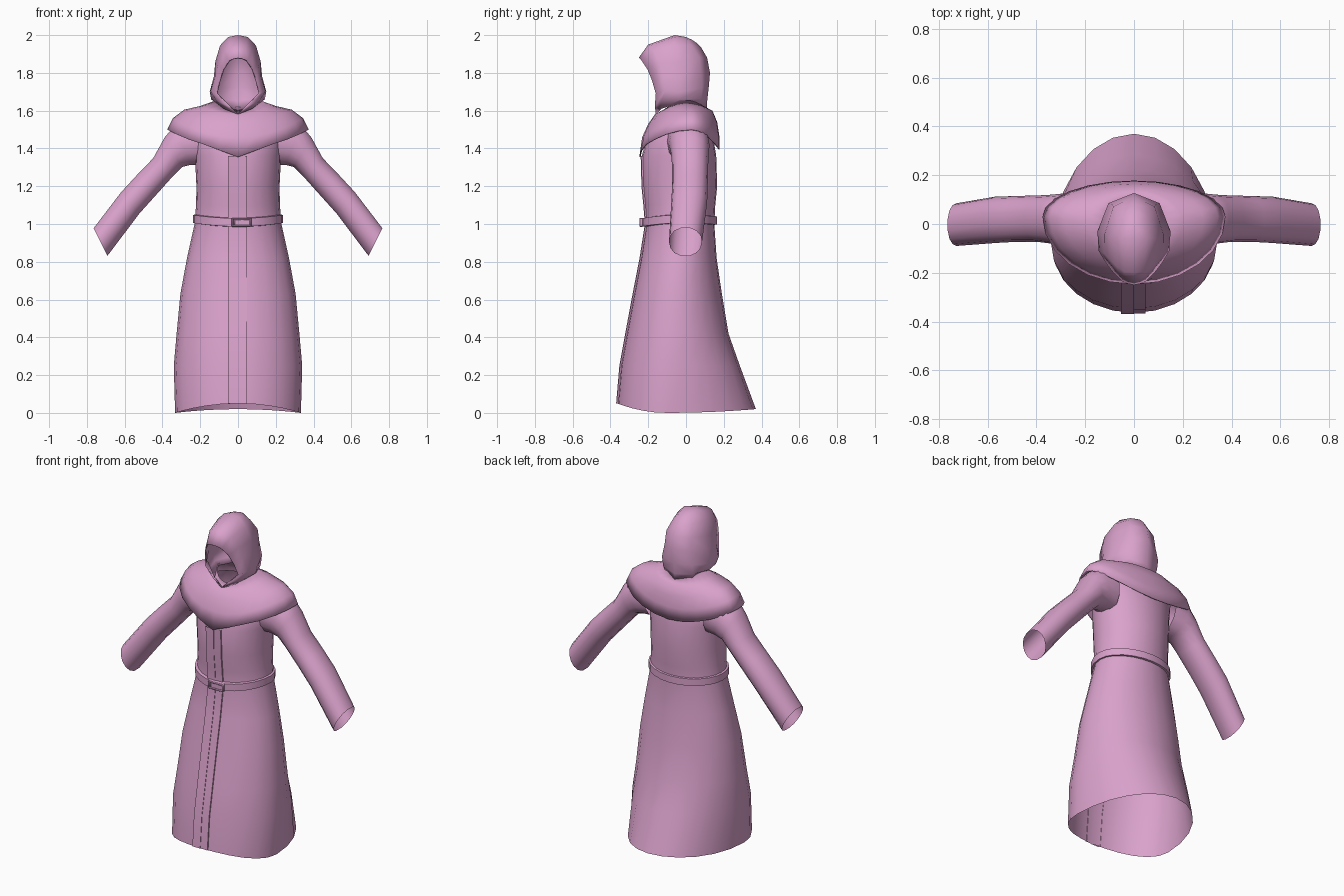
import bpy, math

if "Cube" in bpy.data.objects:
    bpy.data.objects.remove(bpy.data.objects["Cube"])

pink = bpy.data.materials.new("pink cloth")
pink.diffuse_color = (0.70, 0.36, 0.60, 1)
pink.use_nodes = True
pink.node_tree.nodes["Principled BSDF"].inputs["Base Color"].default_value = pink.diffuse_color
N = 24


def finish(ob, angle=50, mirror=False, thickness=0):
    """Material, modifiers and smooth shading shared by every part."""
    ob.data.materials.clear()
    ob.data.materials.append(pink)
    if mirror:
        m = ob.modifiers.new("mirror", 'MIRROR')
        m.merge_threshold = 0.0005
    if thickness:
        s = ob.modifiers.new("thickness", 'SOLIDIFY')
        s.thickness = thickness
        s.offset = -1
    bpy.ops.object.select_all(action='DESELECT')
    ob.select_set(True)
    bpy.context.view_layer.objects.active = ob
    bpy.ops.object.shade_smooth_by_angle(angle=math.radians(angle))
    return ob


def loft(name, rows, closed=True, **kw):
    """Skin a list of equal-length point rows with quads."""
    n = len(rows[0])
    verts = [p for row in rows for p in row]
    faces = []
    for i in range(len(rows) - 1):
        for j in range(n if closed else n - 1):
            k = (j + 1) % n
            faces.append((i * n + j, i * n + k, (i + 1) * n + k, (i + 1) * n + j))
    me = bpy.data.meshes.new(name)
    me.from_pydata(verts, [], faces)
    me.update()
    ob = bpy.data.objects.new(name, me)
    bpy.context.collection.objects.link(ob)
    return finish(ob, **kw)


def ring(half, front, back, mid, z_side, z_front=None, z_back=None, point=0):
    """Egg-shaped horizontal ring whose height may differ at front, side, back."""
    z_front = z_side if z_front is None else z_front
    z_back = z_side if z_back is None else z_back
    pts = []
    for j in range(N):
        a = 2 * math.pi * j / N
        c, s = math.cos(a), math.sin(a)
        y = mid + s * ((back - mid) if s > 0 else (mid - front))
        z = z_side + s * s * ((z_back if s > 0 else z_front) - z_side)
        if s < 0:
            z -= point * abs(s) ** 30
        pts.append((half * c, y, z))
    return pts


# Robe body: height, half width, front y, back y, y of the widest point
body = [(0.25, .34, -.347, .285, -.08), (0.42, .325, -.316, .225, -.06),
        (0.63, .305, -.277, .19, -.05), (0.82, .27, -.24, .162, -.03),
        (1.0, .23, -.212, .15, -.02), (1.1, .222, -.22, .155, -.02),
        (1.2, .22, -.23, .165, -.02), (1.36, .228, -.234, .16, -.02),
        (1.48, .24, -.2, .14, 0), (1.57, .17, -.13, .1, 0)]
hem = ring(.333, -.364, .37, -.1, 0.0, .05, .02)
loft("robe_body", [hem] + [ring(h, f, b, m, z) for z, h, f, b, m in body])

# Front placket: two overlapping strips running from hem to cape
placket = []
for z, f in [(.05, -.364)] + [(r[0], r[2]) for r in body[:8]]:
    placket.append([(x, f + d, z) for x, d in
                    ((-.053, .008), (-.053, -.006), (0, -.006),
                     (0, -.003), (.047, -.003), (.047, .008))])
loft("front_placket", placket, closed=False, angle=40)

# Belt, slightly higher at the sides, and its buckle
loft("belt", [ring(h, f, b, -.02, z + .018, z, z + .01) for h, f, b, z in
              ((.222, -.21, .145, .985), (.238, -.235, .163, .987),
               (.238, -.235, .163, 1.03), (.222, -.21, .145, 1.033))], angle=40)


def box(name, loc, size):
    bpy.ops.mesh.primitive_cube_add(size=1, location=loc)
    ob = bpy.context.object
    ob.name = name
    ob.scale = size
    bpy.ops.object.transform_apply(location=False, rotation=False, scale=True)
    b = ob.modifiers.new("bevel", 'BEVEL')
    b.width = 0.004
    return finish(ob, 40)


for z in (.99, 1.028):
    box("buckle_bar", (.018, -.237, z), (.104, .02, .01))
for x in (-.03, .066):
    box("buckle_side", (x, -.237, 1.009), (.01, .02, .046))
box("belt_end", (.022, -.233, 1.009), (.085, .018, .034))

# Sleeves: top (x, z), bottom (x, z), front y, back y
sleeve = [((.22, 1.56), (.19, 1.31), -.10, .12), ((.335, 1.525), (.25, 1.31), -.09, .125),
          ((.39, 1.46), (.295, 1.30), -.08, .12), ((.45, 1.35), (.345, 1.25), -.073, .117),
          ((.535, 1.262), (.43, 1.155), -.073, .115), ((.62, 1.17), (.52, 1.055), -.078, .112),
          ((.765, .98), (.69, .83), -.09, .085)]
rows = []
for (tx, tz), (bx, bz), f, b in sleeve:
    row = []
    for j in range(14):
        a = 2 * math.pi * j / 14
        c, s = math.cos(a), math.sin(a)
        c = math.copysign(abs(c) ** .85, c)
        row.append(((tx + bx) / 2 + s * (tx - bx) / 2,
                    (f + b) / 2 + c * (b - f) / 2,
                    (tz + bz) / 2 + s * (tz - bz) / 2))
    rows.append(row)
loft("sleeves", rows, mirror=True)

# Shoulder cape with a point at the front
cape = [(.375, -.247, .178, .03, 1.50, 1.40, 1.395, .045),
        (.345, -.232, .176, .03, 1.56, 1.46, 1.47),
        (.285, -.20, .165, .02, 1.605, 1.53, 1.54),
        (.20, -.165, .14, .01, 1.625, 1.58, 1.60),
        (.115, -.12, .10, 0, 1.655, 1.60, 1.62)]
loft("shoulder_cape", [ring(*r) for r in cape], thickness=.006)

# Hood, right half: each row runs from the face opening round to the back seam
hood = [
    [(0, -.16, 1.58), (.075, -.13, 1.61), (.115, -.04, 1.64), (.09, .07, 1.625), (0, .11, 1.60)],
    [(.05, -.165, 1.625), (.115, -.13, 1.652), (.142, -.03, 1.66), (.10, .08, 1.66), (0, .112, 1.65)],
    [(.115, -.16, 1.69), (.145, -.11, 1.705), (.15, -.03, 1.70), (.105, .085, 1.72), (0, .12, 1.72)],
    [(.10, -.18, 1.76), (.122, -.12, 1.78), (.128, -.03, 1.78), (.09, .08, 1.80), (0, .127, 1.80)],
    [(.08, -.205, 1.82), (.105, -.14, 1.85), (.12, -.04, 1.86), (.085, .07, 1.88), (0, .112, 1.88)],
    [(.05, -.235, 1.865), (.075, -.17, 1.92), (.095, -.06, 1.945), (.065, .03, 1.945), (0, .08, 1.935)],
    [(.025, -.245, 1.877), (.04, -.195, 1.943), (.052, -.06, 1.99), (.035, .01, 1.978), (0, .055, 1.96)],
    [(0, -.25, 1.88), (0, -.20, 1.95), (0, -.06, 2.0), (0, 0, 1.99), (0, .03, 1.976)]]
loft("hood", hood, closed=False, mirror=True, thickness=.008)
